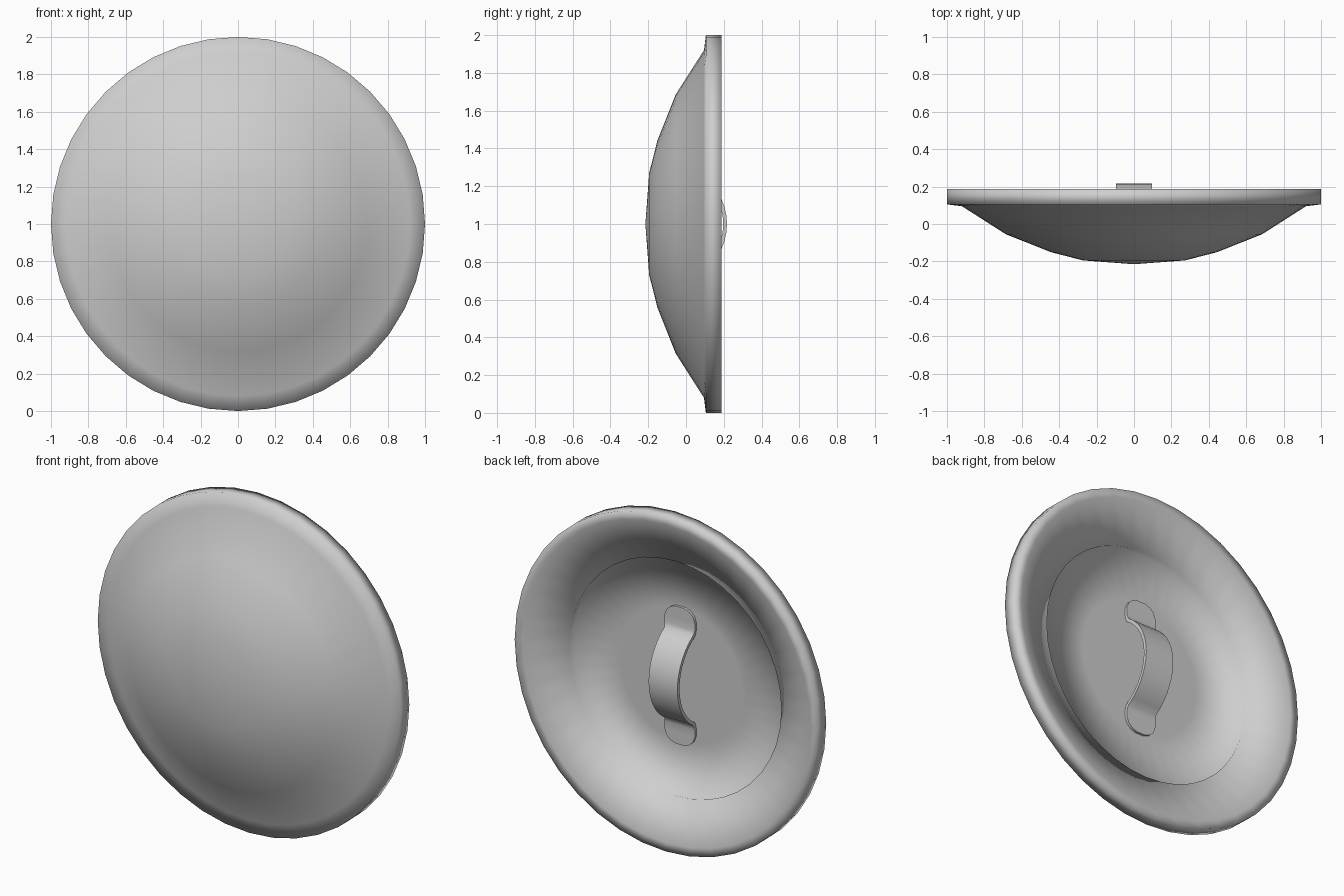
import bpy, bmesh, math

if "Cube" in bpy.data.objects:
    bpy.data.objects.remove(bpy.data.objects["Cube"])

SEGMENTS = 40
CENTRE_Z = 1.0

grey = bpy.data.materials.new("plain grey")
grey.diffuse_color = (0.62, 0.62, 0.62, 1)
grey.use_nodes = True
grey.node_tree.nodes["Principled BSDF"].inputs["Base Color"].default_value = grey.diffuse_color


def make_object(name, bm):
    bmesh.ops.recalc_face_normals(bm, faces=bm.faces)
    for f in bm.faces:
        f.smooth = True
    mesh = bpy.data.meshes.new(name)
    bm.to_mesh(mesh)
    bm.free()
    mesh.materials.append(grey)
    obj = bpy.data.objects.new(name, mesh)
    bpy.context.collection.objects.link(obj)
    return obj


# Shield body: domed front, straight rim, sloping back border and sunken floor
profile = [(0, -0.215), (0.27, -0.195), (0.44, -0.152), (0.685, -0.055),
           (0.92, 0.095), (1.0, 0.105), (1.0, 0.188), (0.95, 0.185),
           (0.70, 0.10), (0.71, 0.045), (0.40, 0.045), (0, 0.045)]  # radius, y
bm = bmesh.new()
rings = []
for r, y in profile:
    if r == 0:
        rings.append([bm.verts.new((0, y, CENTRE_Z))])
        continue
    angles = [2 * math.pi * i / SEGMENTS for i in range(SEGMENTS)]
    rings.append([bm.verts.new((r * math.cos(a), y, CENTRE_Z + r * math.sin(a)))
                  for a in angles])
for a, b in zip(rings, rings[1:]):
    for i in range(SEGMENTS):
        j = (i + 1) % SEGMENTS
        quad = [a[i % len(a)], a[j % len(a)], b[j % len(b)], b[i % len(b)]]
        bm.faces.new(list(dict.fromkeys(quad)))
make_object("shield_body", bm)

# Handle: bowed strap with a rounded mounting tab at each end
half = []  # z, y, half width, from the middle of the bow to the tab tip
radius, reach, steps = 0.318, 0.27, 7
for i in range(steps + 1):
    a = math.asin(reach / radius) * i / steps
    half.append((radius * math.sin(a), 0.217 - radius * (1 - math.cos(a)), 0.095))
half += [(0.295, 0.06, 0.10), (0.34, 0.06, 0.10), (0.375, 0.06, 0.087),
         (0.398, 0.06, 0.062), (0.41, 0.06, 0.03)]
path = [(-z, y, w) for z, y, w in reversed(half[1:])] + half

bm = bmesh.new()
sections = []
for k, (z, y, w) in enumerate(path):
    # thickness is measured square to the path
    p, q = path[max(k - 1, 0)], path[min(k + 1, len(path) - 1)]
    dz, dy = q[0] - p[0], q[1] - p[1]
    length = math.hypot(dz, dy)
    nz, ny = dy / length * 0.02, -dz / length * 0.02
    sections.append([bm.verts.new((x, y + oy, CENTRE_Z + z + oz))
                     for x, oy, oz in ((-w, 0, 0), (w, 0, 0), (w, ny, nz), (-w, ny, nz))])
for a, b in zip(sections, sections[1:]):
    for i in range(4):
        j = (i + 1) % 4
        bm.faces.new((a[i], a[j], b[j], b[i]))
bm.faces.new(sections[0])
bm.faces.new(sections[-1])
handle = make_object("handle", bm)
bpy.context.view_layer.objects.active = handle
handle.select_set(True)
bpy.ops.object.shade_smooth_by_angle(angle=math.radians(50))
